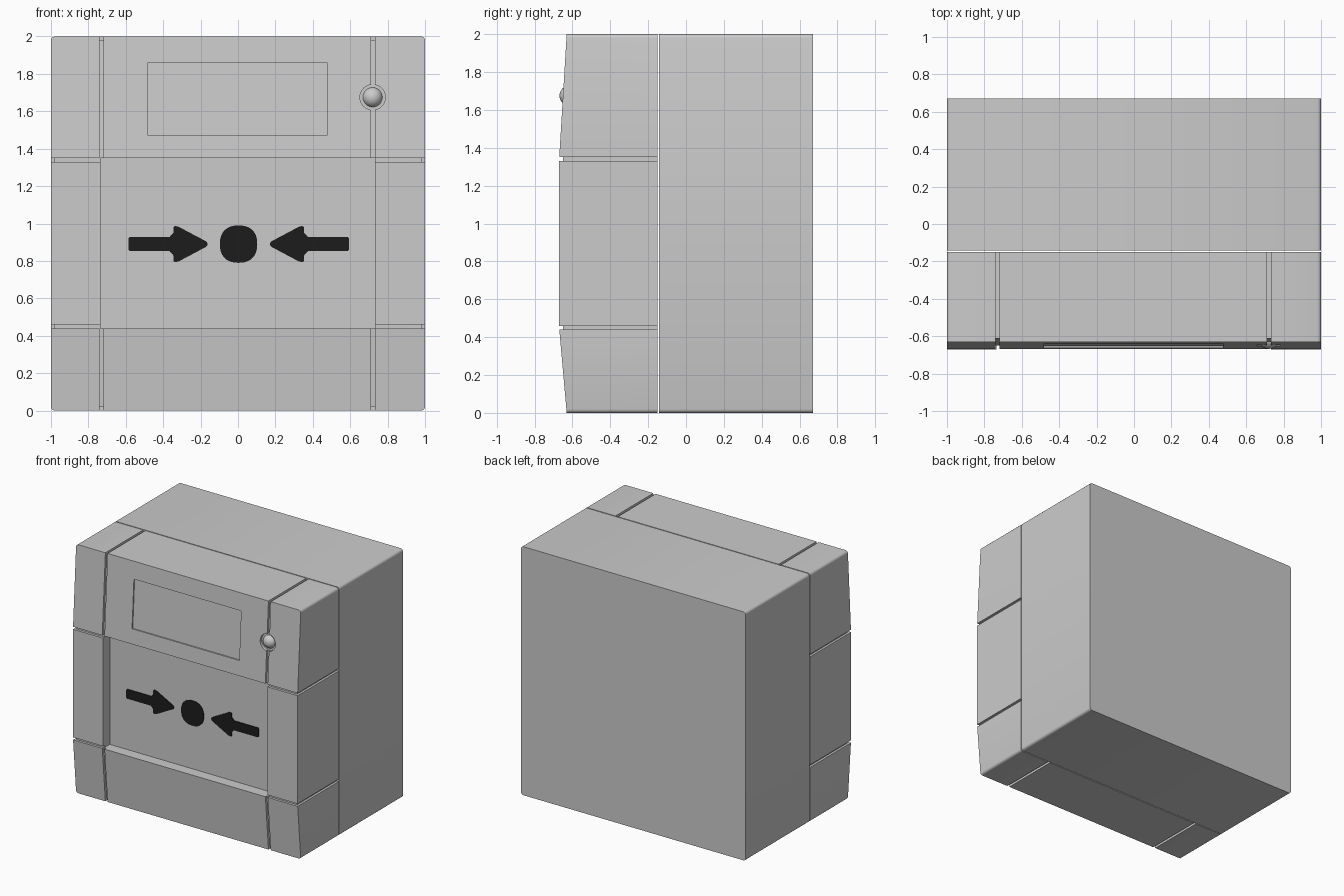
import bpy, bmesh, math

if "Cube" in bpy.data.objects:
    bpy.data.objects.remove(bpy.data.objects["Cube"])


def material(name, value):
    m = bpy.data.materials.new(name)
    m.diffuse_color = (value, value, value, 1)
    m.use_nodes = True
    m.node_tree.nodes["Principled BSDF"].inputs["Base Color"].default_value = m.diffuse_color
    return m


GREY = material("light grey plastic", 0.6)
BLACK = material("black print", 0.012)


def prism(name, pts, axis, lo, hi, mat=GREY, bevel=0.0):
    """Extrude a 2D outline along axis 0/1/2; optionally round the edges along y."""
    bm = bmesh.new()
    rings = []
    for h in (lo, hi):
        ring = []
        for p in pts:
            c = list(p)
            c.insert(axis, h)
            ring.append(bm.verts.new(c))
        bm.faces.new(ring)
        rings.append(ring)
    n = len(pts)
    for i in range(n):
        j = (i + 1) % n
        bm.faces.new((rings[0][i], rings[0][j], rings[1][j], rings[1][i]))
    bmesh.ops.recalc_face_normals(bm, faces=bm.faces[:])
    if bevel:
        edges = []
        for e in bm.edges:
            d = (e.verts[0].co - e.verts[1].co).normalized()
            if abs(d.y) > 0.99:
                edges.append(e)
        bmesh.ops.bevel(bm, geom=edges, offset=bevel, segments=3, profile=0.5, affect='EDGES')
    me = bpy.data.meshes.new(name)
    bm.to_mesh(me)
    bm.free()
    me.materials.append(mat)
    ob = bpy.data.objects.new(name, me)
    bpy.context.collection.objects.link(ob)
    return ob


def activate(ob):
    bpy.ops.object.select_all(action='DESELECT')
    bpy.context.view_layer.objects.active = ob
    ob.select_set(True)


def cut(ob, cutter):
    m = ob.modifiers.new("cut", 'BOOLEAN')
    m.operation, m.solver, m.object = 'DIFFERENCE', 'EXACT', cutter
    activate(ob)
    bpy.ops.object.modifier_apply(modifier=m.name)
    bpy.data.objects.remove(cutter, do_unlink=True)


def rect(a0, a1, b0, b1):
    return [(a0, b0), (a1, b0), (a1, b1), (a0, b1)]


def circle(cx, cz, r, n=32, power=2.0):
    pts = []
    for i in range(n):
        t = 2 * math.pi * i / n
        c, s = math.cos(t), math.sin(t)
        pts.append((cx + r * math.copysign(abs(c) ** (2 / power), c),
                    cz + r * math.copysign(abs(s) ** (2 / power), s)))
    return pts


# Back box
back_box = prism("back_box", rect(-0.142, 0.67, 0, 2), 0, -1, 1, bevel=0.02)

# Front cover with sloping top and bottom thirds
cover = prism("front_cover", [(-0.15, 0), (-0.63, 0), (-0.67, 0.45), (-0.67, 1.34),
                              (-0.63, 2), (-0.15, 2)], 0, -1, 1, bevel=0.02)

# Recess for the central press panel
cut(cover, prism("recess_cutter", rect(-0.735, 0.732, 0.44, 1.35), 1, -0.9, -0.58))

# Vertical grooves, wrapping over the top and under the bottom
upper = [(-0.1, 2.1), (-0.8, 2.1), (-0.8, 1.345), (-0.65, 1.345), (-0.612, 1.982), (-0.1, 1.982)]
lower = [(-0.1, -0.1), (-0.8, -0.1), (-0.8, 0.445), (-0.65, 0.445), (-0.612, 0.018), (-0.1, 0.018)]
for x0, x1 in ((-0.74, -0.72), (0.712, 0.733)):
    for outline in (upper, lower):
        cut(cover, prism("groove_cutter", outline, 0, x0, x1))

# Horizontal grooves, wrapping around the sides
for s in (-1, 1):
    outline = [(s * x, y) for x, y in ((1.1, -0.1), (1.1, -0.8), (0.725, -0.8),
                                       (0.725, -0.65), (0.982, -0.65), (0.982, -0.1))]
    for z0 in (0.44, 1.33):
        cut(cover, prism("groove_cutter", outline, 2, z0, z0 + 0.02))

# Shallow label window and the socket of the indicator lamp
cut(cover, prism("window_cutter", [(-0.8, 1.47), (-0.652, 1.47), (-0.6285, 1.86), (-0.8, 1.86)],
                 0, -0.48, 0.475))
cut(cover, prism("socket_cutter", circle(0.72, 1.675, 0.068), 1, -0.9, -0.63))

# Indicator lamp
bpy.ops.mesh.primitive_uv_sphere_add(segments=24, ring_count=16, radius=0.055,
                                     location=(0.72, -0.613, 1.675))
lamp = bpy.context.object
lamp.name = "indicator_lamp"
lamp.data.materials.append(GREY)

for ob in (back_box, cover, lamp):
    activate(ob)
    bpy.ops.object.shade_smooth_by_angle(angle=math.radians(35))

# Printed dot and two inward arrows on the press panel
prism("press_dot", circle(0.003, 0.89, 0.1, 40, 2.35), 1, -0.586, -0.579, BLACK)
half = [(-0.59, 0.03), (-0.582, 0.038), (-0.37, 0.038), (-0.35, 0.06), (-0.35, 0.09),
        (-0.34, 0.097), (-0.32, 0.092), (-0.175, 0.015), (-0.168, 0.006)]
arrow = half + [(x, -z) for x, z in reversed(half)]
for s, side in ((1, "left"), (-1, "right")):
    prism(side + "_arrow", [(s * x + 0.004, z + 0.89) for x, z in arrow], 1,
          -0.586, -0.579, BLACK)
